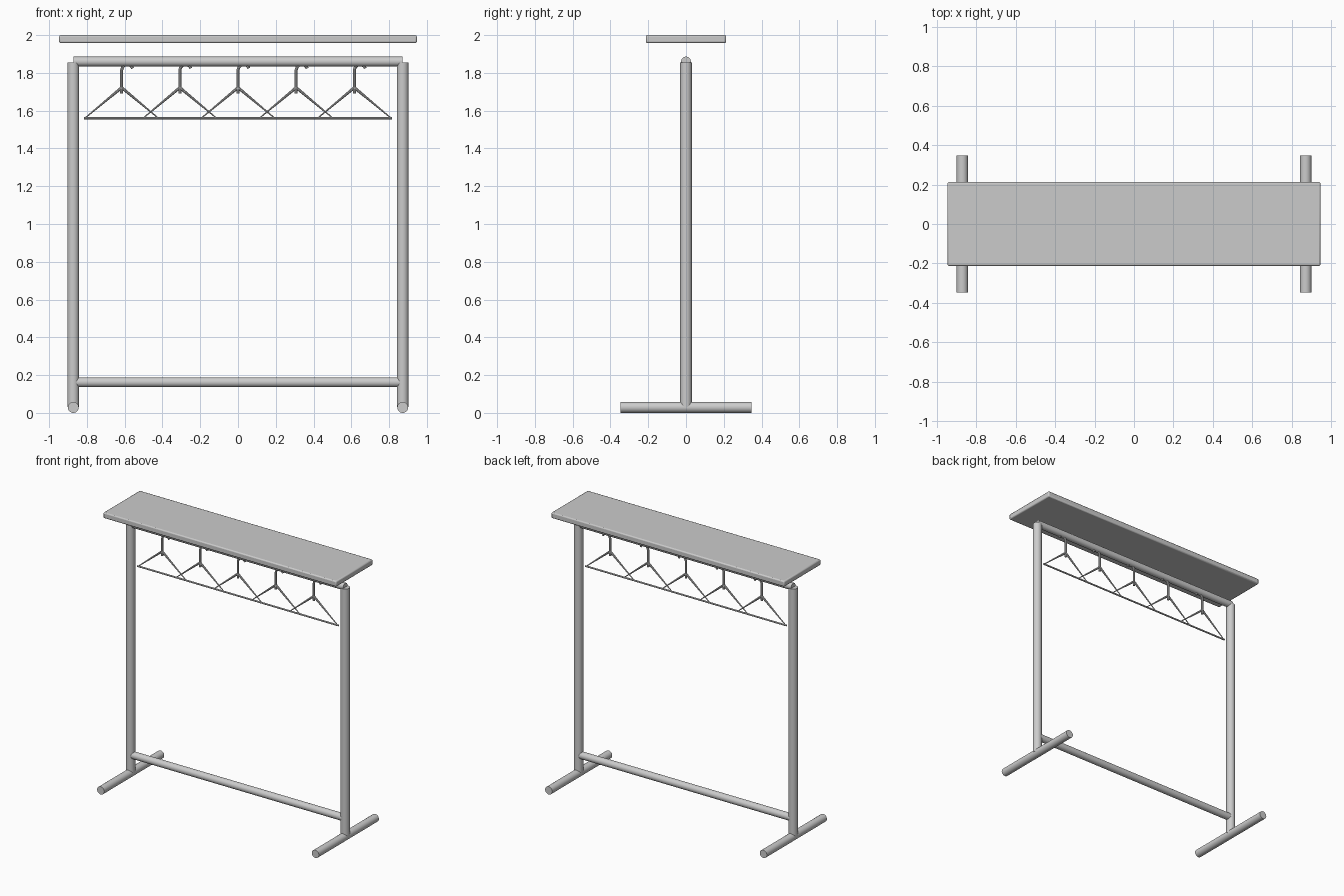
import bpy
from mathutils import Vector

if "Cube" in bpy.data.objects:
    bpy.data.objects.remove(bpy.data.objects["Cube"])


def smooth(obj):
    bpy.context.view_layer.objects.active = obj
    bpy.ops.object.select_all(action='DESELECT')
    obj.select_set(True)
    bpy.ops.object.shade_smooth_by_angle()


def rod(name, a, b, r, r2=None, sides=24):
    """Round rod from a to b, optionally tapered."""
    a, b = Vector(a), Vector(b)
    d = b - a
    bpy.ops.mesh.primitive_cone_add(vertices=sides, radius1=r, radius2=r if r2 is None else r2,
                                    depth=d.length, location=(a + b) / 2,
                                    rotation=d.to_track_quat('Z', 'Y').to_euler())
    obj = bpy.context.object
    obj.name = name
    smooth(obj)
    return obj


def hook(name, x):
    """Bent wire hook reaching up into the rail."""
    cu = bpy.data.curves.new(name, 'CURVE')
    cu.dimensions = '3D'
    cu.bevel_depth = 0.008
    cu.bevel_resolution = 2
    cu.use_fill_caps = True
    pts = [(0, 1.69), (0, 1.815), (0.005, 1.83), (0.016, 1.841), (0.03, 1.845),
           (0.044, 1.841), (0.054, 1.832), (0.058, 1.824)]
    sp = cu.splines.new('POLY')
    sp.points.add(len(pts) - 1)
    for p, (px, pz) in zip(sp.points, pts):
        p.co = (x + px, 0, pz, 1)
    obj = bpy.data.objects.new(name, cu)
    bpy.context.collection.objects.link(obj)
    bpy.ops.object.select_all(action='DESELECT')
    obj.select_set(True)
    bpy.context.view_layer.objects.active = obj
    bpy.ops.object.convert(target='MESH')
    smooth(bpy.context.object)


# Top shelf with softened edges
bpy.ops.mesh.primitive_cube_add(size=1, location=(0, 0, 1.979))
shelf = bpy.context.object
shelf.name = "top_shelf"
shelf.scale = (1.894, 0.426, 0.042)
bpy.ops.object.transform_apply(location=False, rotation=False, scale=True)
bev = shelf.modifiers.new("soft_edges", 'BEVEL')
bev.width = 0.008
bev.segments = 2
smooth(shelf)

# Posts and feet
for side, s in (("left", -1), ("right", 1)):
    x = 0.872 * s
    rod(side + "_post", (x, 0, 0.03), (x, 0, 1.856), 0.031)
    rod(side + "_foot", (x, -0.348, 0.029), (x, 0.348, 0.029), 0.029)

# Rails
rod("hanging_rail", (-0.872, 0, 1.86), (0.872, 0, 1.86), 0.026)
rod("lower_rail", (-0.872, 0, 0.162), (0.872, 0, 0.162), 0.026)

# Coat hangers
for i in range(5):
    x = (i - 2) * 0.308
    hook(f"hanger_hook_{i + 1}", x)
    for side, s in (("left", -1), ("right", 1)):
        rod(f"hanger_{side}_arm_{i + 1}", (x, 0, 1.722), (x + 0.195 * s, 0, 1.56),
            0.008, 0.003, 10)
    rod(f"hanger_bar_{i + 1}", (x - 0.2, 0, 1.56), (x + 0.2, 0, 1.56), 0.006, sides=10)
